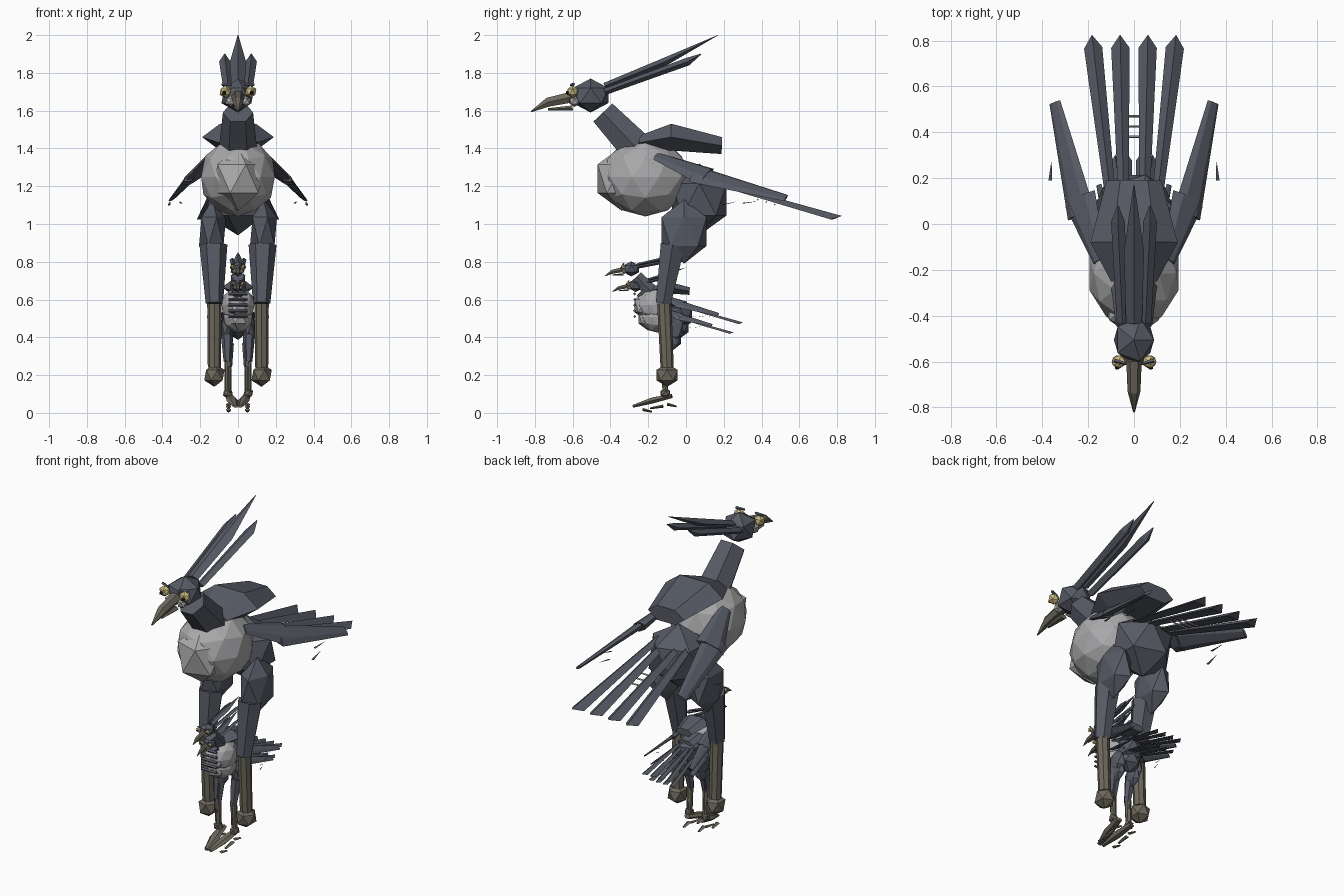
import bpy
import bmesh
import math
from mathutils import Vector, Matrix

cube = bpy.data.objects.get("Cube")
if cube:
    bpy.data.objects.remove(cube, do_unlink=True)


def make_material(name, red, green, blue):
    material = bpy.data.materials.new(name)
    material.use_nodes = True
    colour = (red, green, blue, 1)
    material.diffuse_color = colour
    material.node_tree.nodes["Principled BSDF"].inputs["Base Color"].default_value = colour
    return material


slate = make_material("slate feather", .095, .104, .13)
pale = make_material("pale grey down", .4, .4, .41)
horn = make_material("brown horn", .155, .14, .108)
gold = make_material("gold eye", .6, .5, .23)
black = make_material("black pupil", .015, .015, .018)


def finish(name, bm, material, placement):
    """Place the mesh and link it as a flat-shaded object."""
    bmesh.ops.transform(bm, matrix=placement, verts=bm.verts)
    bmesh.ops.recalc_face_normals(bm, faces=bm.faces)
    mesh = bpy.data.meshes.new(name)
    bm.to_mesh(mesh)
    bm.free()
    mesh.materials.append(material)
    bpy.context.collection.objects.link(bpy.data.objects.new(name, mesh))


def ball(name, centre, radii, material, placement, detail=1):
    """Faceted ellipsoid."""
    bm = bmesh.new()
    shape = Matrix.Translation(centre) @ Matrix.Diagonal((*radii, 1))
    bmesh.ops.create_icosphere(bm, subdivisions=detail, radius=1, matrix=shape)
    finish(name, bm, material, placement)


def tube(name, path, material, placement, sides=6, flat=1.0, wide=(1, 0, 0),
         turn=0.0, lean=0.0):
    """Tapered limb through points (x, y, z, radius), flattened across 'wide'.
    'turn' rotates the section, 'lean' pushes its top edge along the limb."""
    bm = bmesh.new()
    axis = (Vector(path[-1][:3]) - Vector(path[0][:3])).normalized()
    across = Vector(wide)
    across = (across - axis * across.dot(axis)).normalized()
    up = across.cross(axis) * flat + axis * lean
    rings = []
    for x, y, z, radius in path:
        ring = []
        for i in range(sides):
            angle = math.tau * i / sides + turn
            offset = across * math.cos(angle) + up * math.sin(angle)
            ring.append(bm.verts.new(Vector((x, y, z)) + offset * radius))
        rings.append(ring)
    for low, high in zip(rings, rings[1:]):
        for i in range(sides):
            j = (i + 1) % sides
            bm.faces.new((low[i], low[j], high[j], high[i]))
    bm.faces.new(rings[0])
    bm.faces.new(rings[-1])
    finish(name, bm, material, placement)


def build_bird(prefix, scale, shift, crest_lift):
    place = Matrix.Translation(shift) @ Matrix.Scale(scale, 4)

    def part(name):
        return prefix + name

    # Body
    ball(part("body"), (0, -.215, 1.25), (.205, .235, .21), pale, place, 2)
    ball(part("breast"), (0, -.34, 1.24), (.15, .15, .17), pale, place)
    ball(part("pelvis"), (0, .07, 1.13), (.19, .17, .19), slate, place)
    tube(part("neck"), [(0, -.44, 1.59, .08), (0, -.27, 1.41, .1)], slate, place)
    tube(part("back"), [(0, -.25, 1.43, .1), (0, -.08, 1.46, .19), (0, .19, 1.415, .12)],
         slate, place, flat=.43)

    # Head and beak
    ball(part("head"), (0, -.505, 1.68), (.098, .11, .09), slate, place)
    tube(part("upper_beak"),
         [(0, -.59, 1.675, .034), (0, -.73, 1.645, .028), (0, -.82, 1.595, .004)], horn, place)
    tube(part("lower_beak"), [(0, -.6, 1.615, .025), (0, -.73, 1.607, .012)],
         horn, place, flat=.6)
    tube(part("middle_crest"),
         [(0, -.43, 1.73, .035), (0, -.12, 1.73 + .125 * crest_lift, .044),
          (0, .17, 1.73 + .27 * crest_lift, .002)], slate, place, 4, .5)

    for side, sign in (("left_", 1), ("right_", -1)):
        def mirrored(name, points, material, **options):
            path = [(sign * x, y, z, r) for x, y, z, r in points]
            tube(part(side + name), path, material, place, **options)

        def mirrored_ball(name, centre, radii, material):
            x, y, z = centre
            ball(part(side + name), (sign * x, y, z), radii, material, place)

        # Face and crest
        mirrored_ball("cheek", (.04, -.59, 1.65), (.03, .03, .03), pale)
        mirrored_ball("eye", (.067, -.6, 1.7), (.034, .032, .034), gold)
        mirrored_ball("pupil", (.073, -.625, 1.695), (.012, .012, .012), black)
        mirrored("brow", [(.035, -.61, 1.735, .006), (.085, -.595, 1.74, .009)],
                 slate, sides=4)
        mirrored("crest",
                 [(.05, -.43, 1.7, .025), (.07, .01, 1.7 + .16 * crest_lift, .03),
                  (.07, .08, 1.7 + .2 * crest_lift, .003)], slate, sides=4, flat=.7)

        # Wing, sloping down and outwards
        slope = (sign, 0, -.75)
        mirrored("upper_wing", [(.15, -.16, 1.36, .035), (.235, .11, 1.25, .085)],
                 slate, flat=.35, wide=slope)
        mirrored("wing_tip", [(.23, .04, 1.265, .075), (.345, .53, 1.137, .03)],
                 slate, flat=.3, wide=slope)
        mirrored("outer_sliver", [(.365, .19, 1.1, .008), (.36, .27, 1.12, .001)],
                 slate, sides=4, flat=.3)
        mirrored("inner_sliver", [(.3, .3, 1.11, .008), (.31, .38, 1.12, .001)],
                 slate, sides=4, flat=.3)

        # Leg
        mirrored_ball("thigh", (.135, -.01, .96), (.08, .14, .17), slate)
        mirrored("shin", [(.13, -.07, .89, .074), (.125, -.12, .58, .046)], slate)
        mirrored("shank", [(.125, -.115, .58, .038), (.125, -.1, .24, .035)],
                 horn, sides=8)
        mirrored_ball("ankle", (.125, -.1, .2), (.06, .066, .062), horn)

        # Ridged tail feathers with slanting ends
        for label, root, end in (("inner_tail", .045, .06), ("outer_tail", .1, .18)):
            mirrored(label, [(root, .1, 1.23, .026), (end, .787, 1.03, .046)], slate,
                     sides=3, flat=.5, turn=math.pi / 2, lean=.72)

    # Bars below the tail
    for i in range(3):
        y = .38 + .045 * i
        z = 1.13 - .3 * (y - .38)
        tube(part("tail_bar_%d" % i), [(-.07, y, z, .005), (.07, y, z, .005)],
             pale, place, 4, wide=(0, 1, 0))


# Large bird with two small overlapping birds between its legs
build_bird("", 1, (0, 0, 0), 1)
build_bird("small_", .445, (0, -.065, .015), .55)
build_bird("smallest_", .39, (0, -.07, .02), .7)

# Bars across the small breast
still = Matrix.Identity(4)
for i in range(5):
    z = .51 + .03 * i
    tube("breast_bar_%d" % i, [(-.05, -.272, z, .008), (.05, -.272, z, .008)],
         slate, still, 4, wide=(0, 1, 0))

# Feet and claws
for side, s in (("left_", 1), ("right_", -1)):
    tube(side + "toe", [(s * .045, -.075, .09, .022), (s * .03, -.18, .065, .03),
                        (s * .012, -.28, .035, .014)], horn, still, flat=.6)
    for label, start, end, z in (("front", -.19, -.12, .03), ("rear", -.05, -.1, .04),
                                 ("tip", -.18, -.23, .012)):
        tube(side + label + "_claw",
             [(s * .05, start, z - .006, .008), (s * .05, end, z + .006, .014)],
             horn, still, 4, .6)
